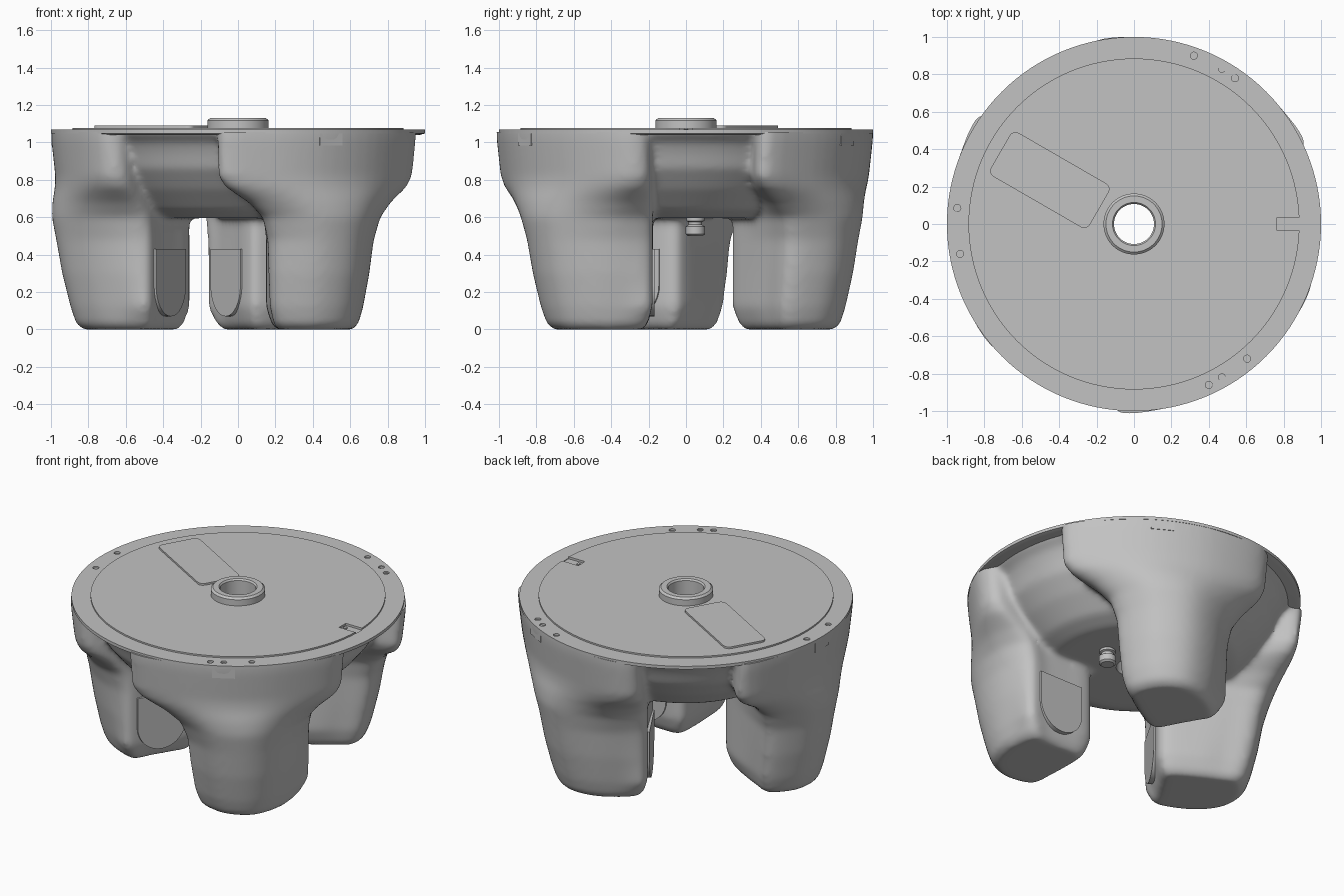
import bpy, bmesh, math
from mathutils import Matrix, Vector

cube = bpy.data.objects.get("Cube")
if cube:
    bpy.data.objects.remove(cube, do_unlink=True)

grey = bpy.data.materials.new("plain_grey")
grey.use_nodes = True
tone = (0.54, 0.54, 0.54, 1)
grey.diffuse_color = tone
grey.node_tree.nodes["Principled BSDF"].inputs["Base Color"].default_value = tone

LEG_ANGLES = (60, 180, 300)
DECK_Z = 1.068


def make(name, bm):
    bmesh.ops.recalc_face_normals(bm, faces=bm.faces)
    mesh = bpy.data.meshes.new(name)
    bm.to_mesh(mesh)
    bm.free()
    mesh.materials.append(grey)
    ob = bpy.data.objects.new(name, mesh)
    bpy.context.collection.objects.link(ob)
    return ob


def loft(bm, rings, closed=False):
    """Skin a stack of rings; cap the ends, or join last to first."""
    rows = [[bm.verts.new(p) for p in ring] for ring in rings]
    pairs = list(zip(rows, rows[1:]))
    if closed:
        pairs.append((rows[-1], rows[0]))
    for a, b in pairs:
        for i in range(len(a)):
            j = (i + 1) % len(a)
            bm.faces.new((a[i], a[j], b[j], b[i]))
    if not closed:
        bm.faces.new(rows[0])
        bm.faces.new(rows[-1])


def circle(r, z, n=96, x=0, y=0):
    return [(x + r * math.cos(math.tau * i / n), y + r * math.sin(math.tau * i / n), z)
            for i in range(n)]


def box(bm, x0, x1, y0, y1, z0, z1):
    loft(bm, [[(x0, y0, z), (x1, y0, z), (x1, y1, z), (x0, y1, z)] for z in (z0, z1)])


def cut(ob, cutter, name):
    cutter.hide_render = True
    cutter.hide_set(True)
    mod = ob.modifiers.new(name, "BOOLEAN")
    mod.operation = "DIFFERENCE"
    mod.solver = "EXACT"
    mod.object = cutter


def finish(ob, angle):
    """Apply modifiers and shade smooth with sharp edges kept."""
    bpy.ops.object.select_all(action="DESELECT")
    ob.select_set(True)
    bpy.context.view_layer.objects.active = ob
    for mod in list(ob.modifiers):
        bpy.ops.object.modifier_apply(modifier=mod.name)
    bpy.ops.object.shade_smooth_by_angle(angle=math.radians(angle))


def rounded(points, steps=4):
    """Closed smooth curve through the points."""
    n, out = len(points), []
    for i in range(n):
        a, b, c, d = (points[(i + k) % n] for k in (-1, 0, 1, 2))
        for s in range(steps):
            t = s / steps
            out.append(b + (c - a) * (t / 2) + (a * 2 - b * 5 + c * 4 - d) * (t * t / 2)
                       + (b * 3 - a - c * 3 + d) * (t ** 3 / 2))
    return out


# Leg cross-sections, leg pointing along +x: foot below, wide shoulder above
foot = [(.27, .03), (.44, -.08), (.6, -.16), (.76, -.22), (.9, -.08), (.94, .07), (.91, .21),
        (.8, .34), (.65, .43), (.49, .47), (.42, .355), (.34, .225), (.27, .11)]
shoulder = [(.3, .03), (.46, -.14), (.62, -.38)]
shoulder += [(math.cos(math.radians(a)), math.sin(math.radians(a)))
             for a in (-36, -20, -3, 14, 30, 42)]
shoulder += [(.62, .68), (.5, .485), (.36, .26), (.28, .11)]
# height, foot scale, blend towards shoulder
levels = [(0, .74, 0), (.03, .84, 0), (.12, .93, 0), (.3, 1, 0), (.48, 1.05, 0), (.6, 1.09, .1),
          (.68, 1.1, .4), (.76, 1.1, .85), (.82, 1.1, 1), (.92, 1.1, 1), (1.02, 1.1, 1),
          (1.12, 1.1, 1)]


def leg_ring(z, scale, blend, turn):
    pivot = Vector((.3, .12))
    inset = Vector((max(0, .06 - z) * .9, 0))
    swell = min(1, .975 + .11 * max(0, z - .8))
    ring = []
    for f, s in zip(foot, shoulder):
        # the inner pad face stays upright all the way up
        upright = f[0] < .5 and z > .1
        low = Vector(f) if upright else pivot + inset + (Vector(f) - pivot) * scale
        p = low.lerp(Vector(s) * swell, blend)
        ring.append(turn @ Vector((p.x, p.y, z)))
    return rounded(ring)


# Body: three legs and a tapered core fused into one soft casting
bm = bmesh.new()
for a in LEG_ANGLES:
    turn = Matrix.Rotation(math.radians(a), 3, "Z")
    loft(bm, [leg_ring(*level, turn) for level in levels])
core = [(.5, .595), (.61, .64), (.73, .75), (.82, .86), (.85, .94), (.88, 1.0), (.94, 1.05),
        (.95, 1.12)]
loft(bm, [circle(r, z) for r, z in core])
body = make("three_legged_body", bm)
remesh = body.modifiers.new("fuse", "REMESH")
remesh.mode = "VOXEL"
remesh.voxel_size = 0.018
smooth = body.modifiers.new("soften", "SMOOTH")
smooth.factor = 0.5
smooth.iterations = 12

bm = bmesh.new()
box(bm, -2, 2, -2, 2, 1.055, 1.5)
cut(body, make("body_top_cutter", bm), "trim_top")
bm = bmesh.new()
loft(bm, [circle(.107, .3, 48), circle(.107, 1.4, 48)])
cut(body, make("bore_cutter", bm), "bore")
finish(body, 40)

# Deck: rim, raised inner disc and centre hub turned as one profile
bm = bmesh.new()
profile = [(.107, 1.04), (.107, 1.12), (.115, 1.13), (.15, 1.13), (.163, 1.118), (.163, 1.078),
           (.885, 1.078), (.885, DECK_Z), (1, DECK_Z), (1, 1.048), (.97, 1.04)]
loft(bm, [circle(r, z, 128) for r, z in profile], closed=True)
deck = make("deck_plate", bm)

# Deck slot and drilled rim holes
bm = bmesh.new()
box(bm, .765, .886, -.035, .035, 1.064, 1.2)
holes = [(.32, .9), (.47, .83), (.54, .78), (-.945, .085), (-.93, -.16),
         (.4, -.86), (.47, -.82), (.605, -.72)]
for x, y in holes:
    loft(bm, [circle(.019, z, 16, x, y) for z in (1.056, 1.2)])
cut(deck, make("deck_cutter", bm), "slot_and_holes")
finish(deck, 30)

# Locating pin in the slot
bm = bmesh.new()
loft(bm, [circle(.012, z, 16, .787) for z in (1.055, 1.072)])
finish(make("slot_pin", bm), 30)


def rounded_outline(w, h, r, n=4):
    pts = []
    for k, (sx, sy) in enumerate(((1, 1), (-1, 1), (-1, -1), (1, -1))):
        for i in range(n + 1):
            a = math.radians(90 * k + 90 * i / n)
            pts.append((sx * (w / 2 - r) + r * math.cos(a), sy * (h / 2 - r) + r * math.sin(a)))
    return pts


# Cover plate on the deck
bm = bmesh.new()
loft(bm, [[(x, y, z) for x, y in rounded_outline(.61, .27, .035)] for z in (0, .017)])
cover = make("cover_plate", bm)
cover.location = (-.45, .235, 1.073)
cover.rotation_euler.z = math.radians(-30)
finish(cover, 30)

# Round-ended pads on the inner leg faces, and tabs below the rim
pad = [(-.16, .43)] + [(.16 * math.cos(a), .235 + .165 * math.sin(a))
                       for a in (math.pi + math.pi * i / 16 for i in range(17))] + [(.16, .43)]
for a in LEG_ANGLES:
    turn = Matrix.Rotation(math.radians(a), 4, "Z")
    bm = bmesh.new()
    loft(bm, [[(d, s, z) for s, z in pad] for d in (-.035, .008)])
    ob = make("leg_pad", bm)
    ob.matrix_world = (turn @ Matrix.Translation((.365, .28, 0))
                       @ Matrix.Rotation(math.radians(150), 4, "Z"))
    finish(ob, 30)
    bm = bmesh.new()
    box(bm, .95, .997, -.07, .07, .985, 1.06)
    ob = make("rim_tab", bm)
    ob.matrix_world = turn

# Drain fitting under the core
bm = bmesh.new()
fitting = [(.04, .5), (.052, .51), (.052, .55), (.036, .56), (.036, .575), (.048, .58), (.048, .63)]
loft(bm, [circle(r, z, 24, .25, .05) for r, z in fitting])
finish(make("drain_fitting", bm), 30)
